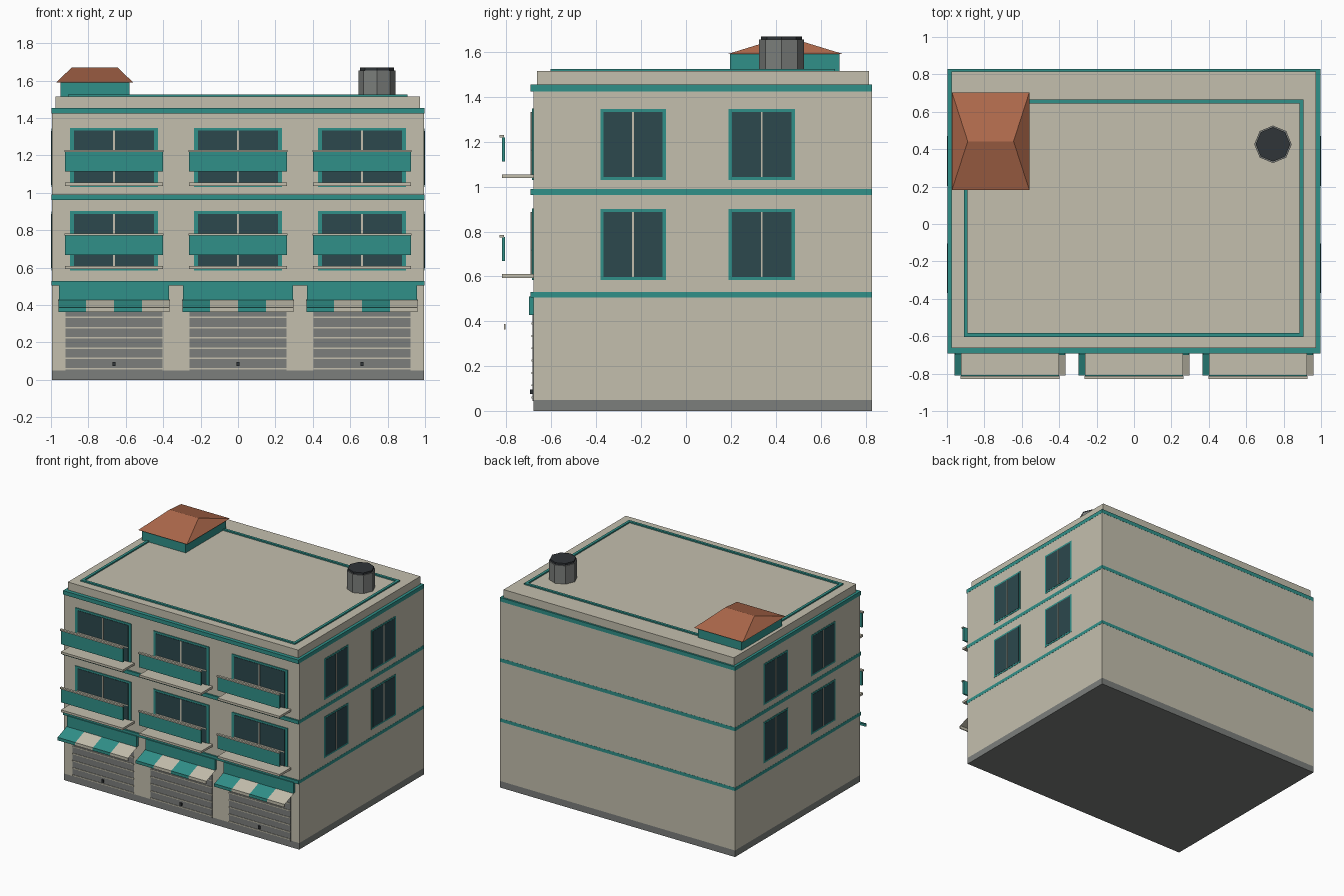
import bpy, bmesh, math

if "Cube" in bpy.data.objects:
    bpy.data.objects.remove(bpy.data.objects["Cube"])


def mat(name, r, g, b):
    m = bpy.data.materials.new(name)
    m.diffuse_color = (r, g, b, 1)
    m.use_nodes = True
    m.node_tree.nodes["Principled BSDF"].inputs["Base Color"].default_value = m.diffuse_color
    return m


CREAM = mat("cream", 0.55, 0.52, 0.42)
TEAL = mat("teal", 0.03, 0.28, 0.25)
GLASS = mat("glass", 0.025, 0.065, 0.075)
GREY = mat("grey", 0.2, 0.21, 0.2)
TILE = mat("roof_tile", 0.42, 0.14, 0.07)
DARK = mat("dark", 0.03, 0.035, 0.04)


def mesh(name, verts, faces, m):
    me = bpy.data.meshes.new(name)
    me.from_pydata(verts, [], faces)
    me.materials.append(m)
    ob = bpy.data.objects.new(name, me)
    bpy.context.collection.objects.link(ob)
    return ob


def box(name, x0, x1, y0, y1, z0, z1, m):
    v = [(x, y, z) for z in (z0, z1) for x, y in ((x0, y0), (x1, y0), (x1, y1), (x0, y1))]
    f = [(3, 2, 1, 0), (4, 5, 6, 7), (0, 1, 5, 4), (1, 2, 6, 5), (2, 3, 7, 6), (3, 0, 4, 7)]
    return mesh(name, v, f, m)


def prism(name, x, y, r, z0, z1, m):
    bpy.ops.mesh.primitive_cylinder_add(vertices=8, radius=r, depth=z1 - z0,
                                        location=(x, y, (z0 + z1) / 2))
    ob = bpy.context.object
    ob.name = name
    ob.data.materials.append(m)


W, F, B = 0.995, -0.68, 0.828      # half width, front and back of the walls

# walls, plinth, parapet
box("plinth", -W, W, F, B, 0, 0.05, GREY)
box("walls", -W, W, F, B, 0.05, 1.44, CREAM)
box("roof_slab", -0.976, 0.974, -0.664, 0.815, 1.44, 1.515, CREAM)

# floor bands
for z0, z1 in ((0.505, 0.53), (0.963, 0.99), (1.425, 1.455)):
    box("floor_band", -W - 0.001, W + 0.001, F - 0.013, B + 0.001, z0, z1, TEAL)

# roof trim ring
X0, X1, Y0, Y1, T = -0.91, 0.905, -0.603, 0.665, 0.02
for a, b, c, d in ((X0, X1, Y0, Y0 + T), (X0, X1, Y1 - T, Y1),
                   (X0, X0 + T, Y0 + T, Y1 - T), (X1 - T, X1, Y0 + T, Y1 - T)):
    box("roof_trim", a, b, c, d, 1.51, 1.525, TEAL)

# stair hut with hipped roof
box("stair_hut", -0.95, -0.58, 0.195, 0.685, 1.51, 1.592, TEAL)
mesh("hut_roof",
     [(-0.973, 0.183, 1.59), (-0.56, 0.183, 1.59), (-0.56, 0.703, 1.59), (-0.973, 0.703, 1.59),
      (-0.889, 0.442, 1.67), (-0.644, 0.442, 1.67)],
     [(3, 2, 1, 0), (0, 1, 5, 4), (1, 2, 5), (2, 3, 4, 5), (3, 0, 4)], TILE)

# water tank
prism("water_tank", 0.743, 0.426, 0.1, 1.51, 1.655, GREY)
prism("tank_lid", 0.743, 0.426, 0.092, 1.655, 1.67, DARK)

# side windows on both walls
for s in (-1, 1):
    for z in (0.585, 1.03):
        for y0, y1 in ((-0.382, -0.09), (0.19, 0.485)):
            def side(name, d, ya, yb, za, zb, m):
                box(name, *sorted((s * (W - 0.01), s * (W + d))), ya, yb, za, zb, m)
            c = (y0 + y1) / 2
            side("side_window_frame", 0.002, y0, y1, z, z + 0.315, TEAL)
            side("side_window_glass", 0.0035, y0 + 0.014, y1 - 0.014, z + 0.013, z + 0.302, GLASS)
            side("side_window_mullion", 0.005, c - 0.004, c + 0.004, z + 0.013, z + 0.302, CREAM)

for cx in (-0.663, 0, 0.663):
    # front windows and balconies
    for z in (0.585, 1.03):
        box("window_frame", cx - 0.236, cx + 0.236, F - 0.006, F, z, z + 0.318, TEAL)
        box("window_glass", cx - 0.215, cx + 0.215, F - 0.009, F, z + 0.015, z + 0.303, GLASS)
        box("window_mullion", cx - 0.005, cx + 0.005, F - 0.012, F, z + 0.015, z + 0.303, CREAM)
        box("window_transom", cx - 0.215, cx + 0.215, F - 0.012, F, z + 0.13, z + 0.138, CREAM)
        box("balcony_slab", cx - 0.262, cx + 0.262, -0.82, F, z + 0.008, z + 0.025, CREAM)
        box("balcony_panel", cx - 0.262, cx + 0.262, -0.82, -0.807, z + 0.083, z + 0.19, TEAL)
        box("balcony_rail", cx - 0.265, cx + 0.265, -0.83, -0.812, z + 0.188, z + 0.199, CREAM)

    # sign board
    box("sign_board", cx - 0.295, cx + 0.295, F - 0.02, F, 0.427, 0.51, TEAL)

    # striped awning sheet and valance
    for i in range(4):
        m = CREAM if i % 2 else TEAL
        a = cx - 0.298 + i * 0.149
        b = a + 0.149
        mesh("awning_stripe", [(a, -0.808, 0.385), (b, -0.808, 0.385),
                               (b, -0.69, 0.43), (a, -0.69, 0.43)], [(0, 1, 2, 3)], m)
        box("awning_valance", a, b, -0.811, -0.804, 0.364, 0.387, m)

    # roller shutter, slats and handle
    box("shutter", cx - 0.26, cx + 0.26, F - 0.004, F, 0.045, 0.43, GREY)
    for i in range(7):
        z = 0.06 + i * 0.055
        box("shutter_slat", cx - 0.26, cx + 0.26, F - 0.008, F, z - 0.004, z + 0.004, CREAM)
    box("shutter_handle", cx - 0.008, cx + 0.008, F - 0.015, F, 0.075, 0.096, DARK)
